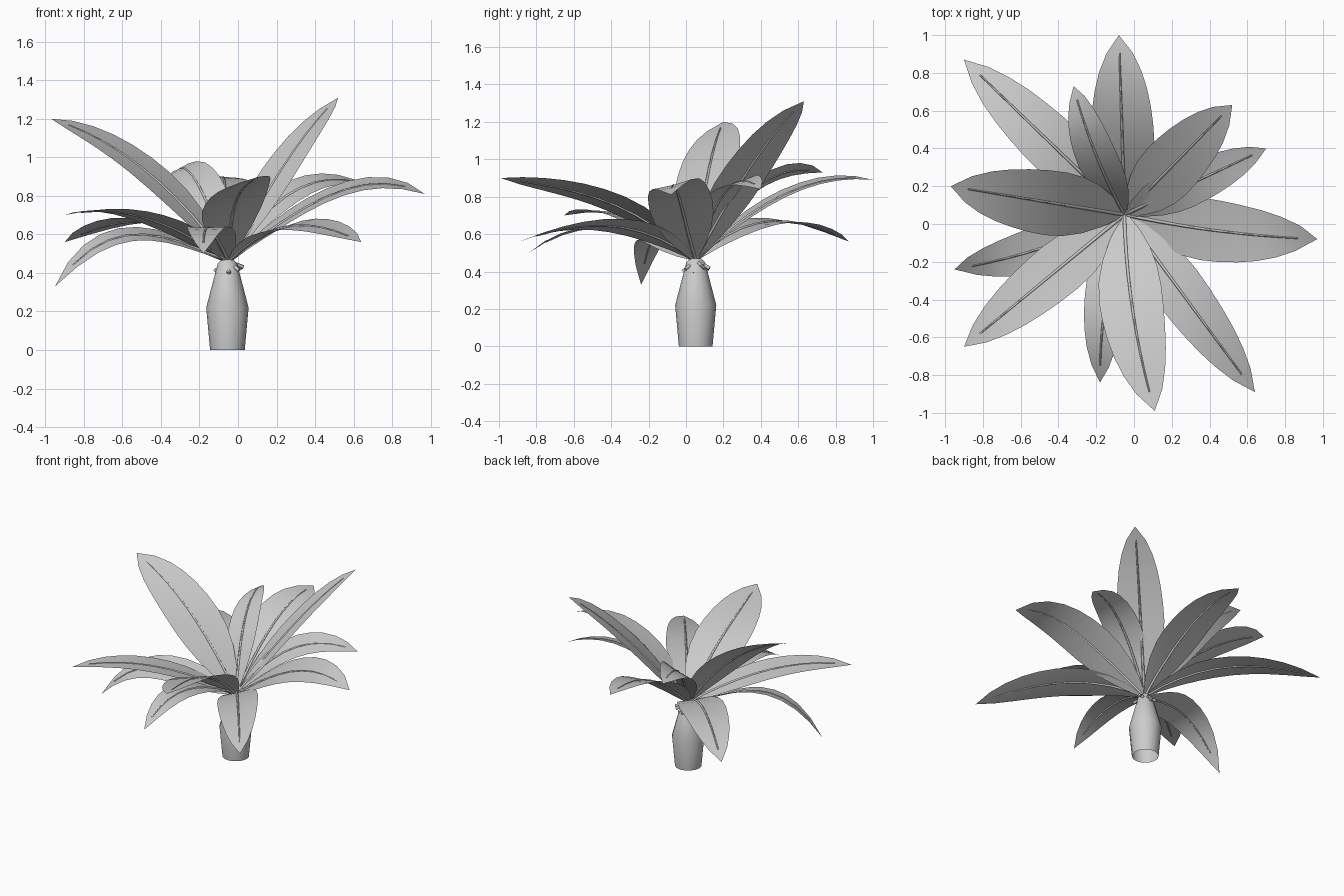
import bpy, bmesh, math
from mathutils import Vector, Matrix

if "Cube" in bpy.data.objects:
    bpy.data.objects.remove(bpy.data.objects["Cube"])

ROOT = Vector((-0.05, 0.05, 0.46))
SEG = 10
# half-width along the leaf, as a fraction of its widest point
WIDTH = [0.08, 0.48, 0.77, 0.94, 1.0, 0.98, 0.92, 0.82, 0.66, 0.41, 0.0]


def make_object(name, bm):
    bmesh.ops.recalc_face_normals(bm, faces=bm.faces)
    me = bpy.data.meshes.new(name)
    bm.to_mesh(me)
    bm.free()
    ob = bpy.data.objects.new(name, me)
    bpy.context.collection.objects.link(ob)
    for p in me.polygons:
        p.use_smooth = True
    return ob


def cubic(p, t):
    # cubic through four points at t = 0, 1/3, 2/3, 1
    u = 3 * t
    return (p[0] * (-(u - 1) * (u - 2) * (u - 3) / 6) + p[1] * (u * (u - 2) * (u - 3) / 2)
            + p[2] * (-u * (u - 1) * (u - 3) / 2) + p[3] * (u * (u - 1) * (u - 2) / 6))


def leaf(i, tip, z1, z2, half, bend=0.0, roll=0.0):
    tip = Vector(tip)
    flat = (tip - ROOT).xy.to_3d().normalized()
    side0 = Vector((flat.y, -flat.x, 0))
    pts = [ROOT]
    for t, z in ((1 / 3, z1), (2 / 3, z2)):
        p = ROOT.lerp(tip, t) + side0 * bend
        p.z = z
        pts.append(p)
    pts.append(tip)
    path = [cubic(pts, k / SEG) for k in range(SEG + 1)]
    # blade, very slightly folded and rolled about its midrib
    bm = bmesh.new()
    rows = []
    for k, c in enumerate(path):
        tan = (path[min(k + 1, SEG)] - path[max(k - 1, 0)]).normalized()
        side = Matrix.Rotation(roll, 3, tan) @ side0
        up = side.cross(tan).normalized()
        w = half * WIDTH[k]
        if k == SEG:
            rows.append([bm.verts.new(c)])
        else:
            rows.append([bm.verts.new(c + side * w * s + up * w * 0.05 * abs(s)) for s in (-1, 0, 1)])
    for a, b in zip(rows, rows[1:]):
        for j in range(2):
            if len(b) == 1:
                bm.faces.new((a[j], a[j + 1], b[0]))
            else:
                bm.faces.new((a[j], a[j + 1], b[j + 1], b[j]))
    make_object(f"leaf_{i}", bm)
    # midrib, poking a little through the trunk top
    rib = path[:SEG]
    rib.insert(0, rib[0] - (rib[1] - rib[0]).normalized() * 0.09)
    cu = bpy.data.curves.new(f"midrib_{i}", 'CURVE')
    cu.dimensions = '3D'
    cu.bevel_depth = 0.011
    cu.bevel_resolution = 0
    cu.use_fill_caps = True
    sp = cu.splines.new('POLY')
    sp.points.add(len(rib) - 1)
    for n, (q, p) in enumerate(zip(sp.points, rib)):
        q.co = (*p, 1)
        q.radius = 1.0 - 0.06 * n
    bpy.context.collection.objects.link(bpy.data.objects.new(f"midrib_{i}", cu))


# trunk, open underneath
bm = bmesh.new()
N = 16
rings = []
for r, z in ((0.09, 0), (0.11, 0.22), (0.05, 0.45), (0.03, 0.47)):
    rings.append([bm.verts.new((-0.055 + r * math.cos(2 * math.pi * a / N),
                                0.052 + r * math.sin(2 * math.pi * a / N), z)) for a in range(N)])
for a, b in zip(rings, rings[1:]):
    for j in range(N):
        bm.faces.new((a[j], a[(j + 1) % N], b[(j + 1) % N], b[j]))
bm.faces.new(rings[-1])
trunk = make_object("trunk", bm)
bpy.context.view_layer.objects.active = trunk
trunk.select_set(True)
bpy.ops.object.shade_smooth_by_angle(angle=math.radians(35))

# leaves: tip, heights at one and two thirds, half width, bend, roll
LEAVES = [
    ((-0.08, 1.00, 0.89), 0.72, 0.87, 0.17, 0, 0.12),
    ((-0.90, 0.87, 0.56), 0.64, 0.66, 0.15, 0, 0.08),
    ((-0.97, 0.20, 1.20), 0.82, 1.06, 0.18, 0, -0.28),
    ((-0.32, 0.73, 0.93), 0.76, 0.92, 0.12, -0.02, -0.45),
    ((0.52, 0.63, 1.31), 0.80, 1.09, 0.16, 0, -0.12),
    ((0.70, 0.40, 0.84), 0.76, 0.88, 0.12, 0, 0.3),
    ((0.97, -0.08, 0.81), 0.70, 0.85, 0.17, 0.02, 0.25),
    ((0.64, -0.89, 0.56), 0.62, 0.64, 0.14, 0, 0.22),
    ((0.11, -0.99, 0.90), 0.72, 0.84, 0.175, 0.03, 0.25),
    ((-0.18, -0.84, 0.50), 0.60, 0.63, 0.115, 0.03, 0),
    ((-0.90, -0.65, 0.70), 0.63, 0.715, 0.145, 0, 0.06),
    ((-0.95, -0.24, 0.33), 0.57, 0.58, 0.13, -0.03, -0.28),
]
for i, args in enumerate(LEAVES, 1):
    leaf(i, *args)
